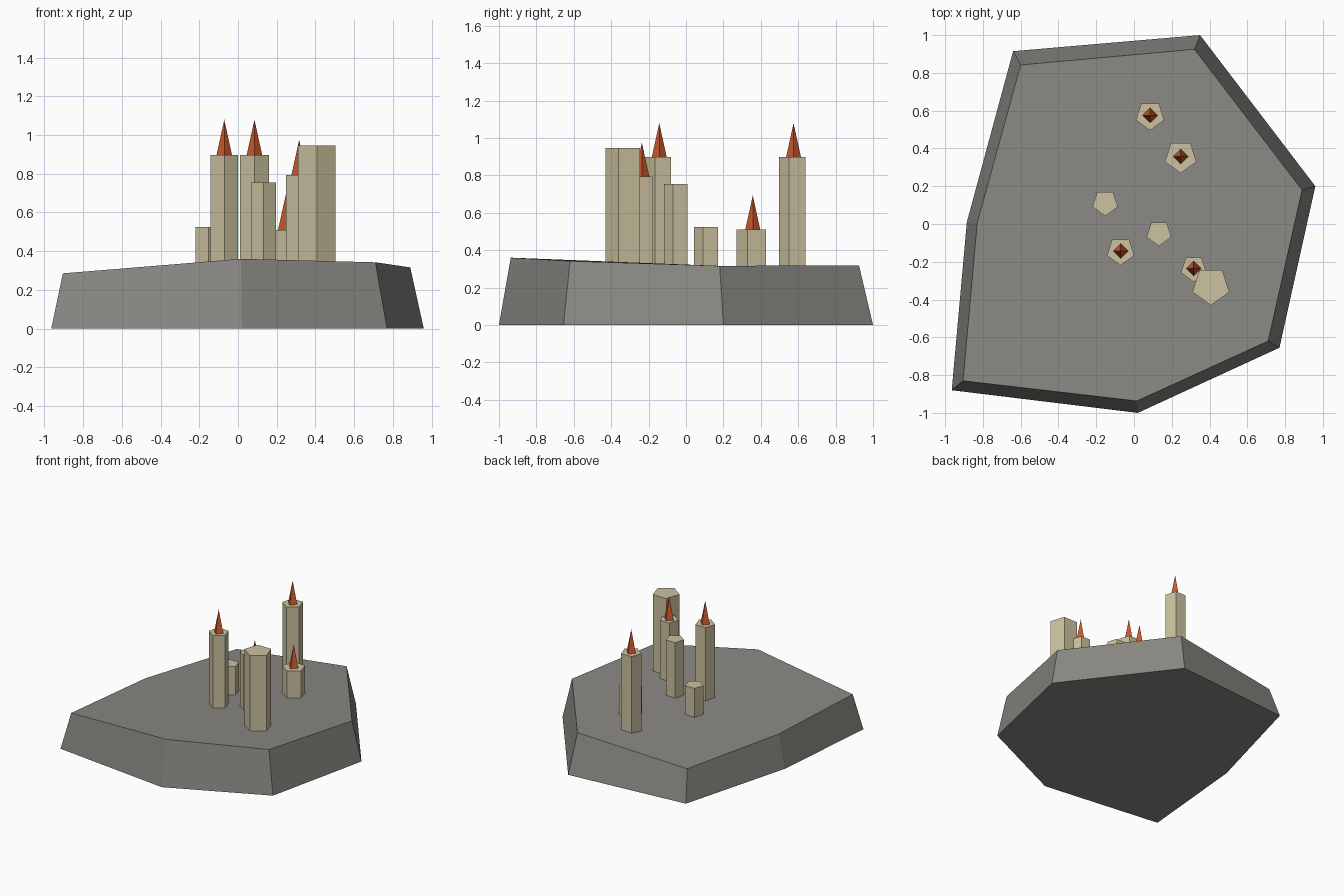
import bpy, math

if "Cube" in bpy.data.objects:
    bpy.data.objects.remove(bpy.data.objects["Cube"])


def material(name, rgb):
    m = bpy.data.materials.new(name)
    m.diffuse_color = (*rgb, 1.0)
    m.use_nodes = True
    m.node_tree.nodes["Principled BSDF"].inputs["Base Color"].default_value = m.diffuse_color
    return m


STONE = material("grey rock", (0.25, 0.245, 0.225))
SAND = material("pale sandstone", (0.60, 0.54, 0.35))
ROOF = material("orange roof", (0.60, 0.10, 0.025))


def add_mesh(name, verts, faces, mat):
    mesh = bpy.data.meshes.new(name)
    mesh.from_pydata(verts, [], faces)
    mesh.materials.append(mat)
    obj = bpy.data.objects.new(name, mesh)
    bpy.context.collection.objects.link(obj)
    return obj


def loft(name, bottom, top, mat):
    """Closed solid between two rings, both counter-clockwise."""
    n = len(bottom)
    faces = [(i, (i + 1) % n, n + (i + 1) % n, n + i) for i in range(n)]
    faces += [tuple(reversed(range(n))), tuple(range(n, 2 * n))]
    return add_mesh(name, bottom + top, faces, mat)


def ring(x, y, z, radius, sides):
    """Regular polygon with one corner towards the front."""
    angles = [-math.pi / 2 + math.tau * i / sides for i in range(sides)]
    return [(x + radius * math.cos(a), y + radius * math.sin(a), z) for a in angles]


# Rock slab with sloping sides and an uneven top
foot = [(-0.965, -0.88), (0.02, -1.0), (0.77, -0.655), (0.96, 0.20),
        (0.35, 1.0), (-0.64, 0.915), (-0.885, 0.01)]
rim = [(-0.905, -0.83, 0.285), (0.015, -0.937, 0.36), (0.71, -0.62, 0.342),
       (0.89, 0.18, 0.316), (0.32, 0.925, 0.319), (-0.60, 0.842, 0.243),
       (-0.83, 0.005, 0.265)]
loft("rock_base", [(x, y, 0.0) for x, y in foot], rim, STONE)

# Five-sided towers: x, y, radius, top height, has a spire
towers = [
    (0.085, 0.575, 0.079, 0.897, True),
    (0.247, 0.357, 0.088, 0.510, True),
    (-0.153, 0.113, 0.071, 0.525, False),
    (0.132, -0.048, 0.069, 0.755, False),
    (-0.071, -0.143, 0.076, 0.897, True),
    (0.316, -0.236, 0.071, 0.793, True),
    (0.407, -0.328, 0.103, 0.945, False),
]
for i, (x, y, r, top, spire) in enumerate(towers, 1):
    loft(f"tower_{i}", ring(x, y, 0.22, r, 5), ring(x, y, top, r, 5), SAND)
    if spire:
        # Four-sided pointed roof
        verts = ring(x, y, top, 0.04, 4) + [(x, y, top + 0.182)]
        faces = [(k, (k + 1) % 4, 4) for k in range(4)] + [(3, 2, 1, 0)]
        add_mesh(f"spire_{i}", verts, faces, ROOF)
